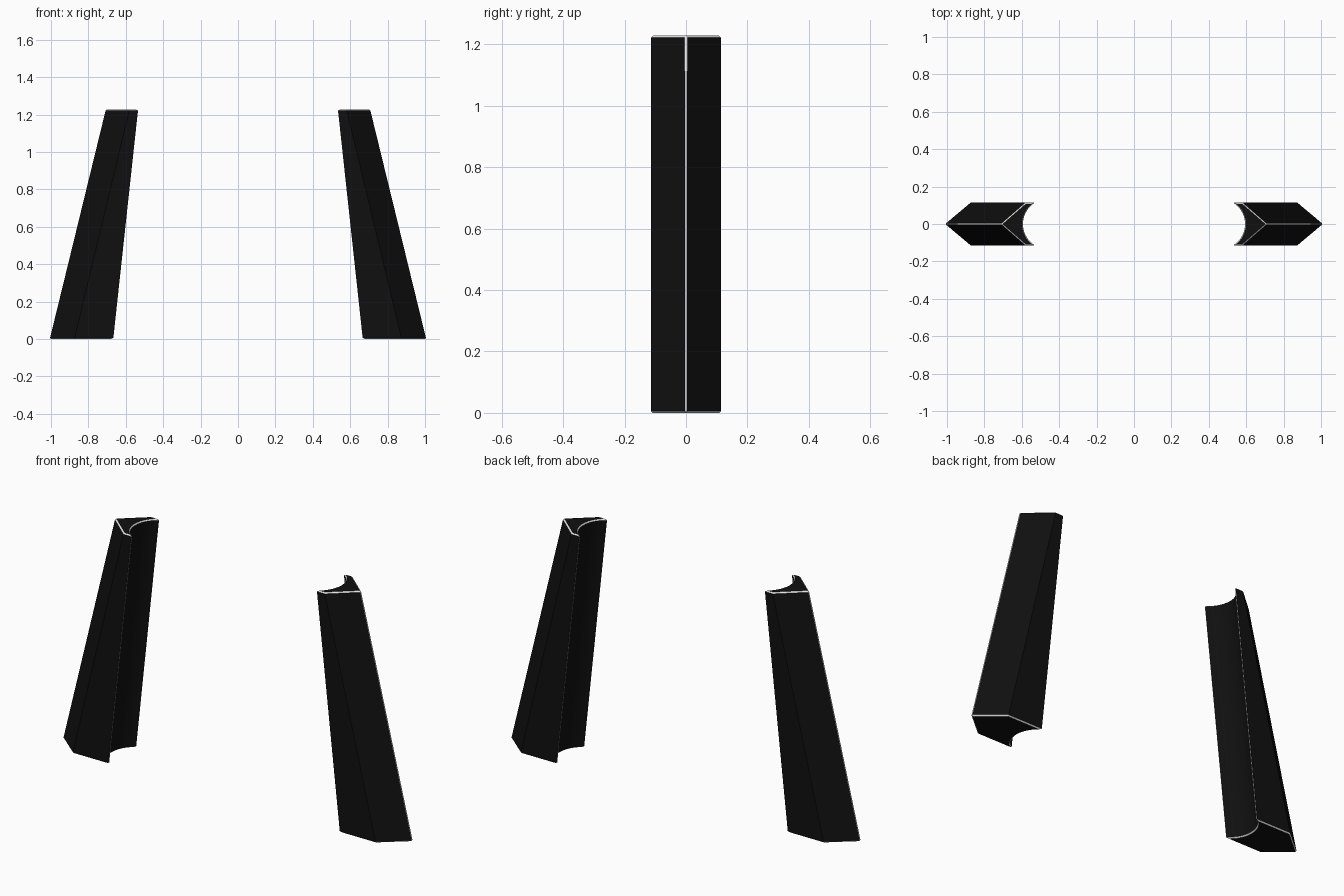
import bpy, bmesh, math

if "Cube" in bpy.data.objects:
    bpy.data.objects.remove(bpy.data.objects["Cube"])

H = 1.228        # height
HALF = 0.114     # half depth in y
EDGE = 0.011     # width of the light edge trim
ARC = 14         # segments of the concave inner face


def material(name, value):
    m = bpy.data.materials.new(name)
    m.diffuse_color = (value, value, value, 1)
    m.use_nodes = True
    m.node_tree.nodes["Principled BSDF"].inputs["Base Color"].default_value = m.diffuse_color
    return m


black = material("black", 0.005)
light = material("light_edge", 0.8)


def section(ridge, corner, tip, depth):
    """Arrow-like outline: pointed outside, concave arc inside."""
    r = (HALF ** 2 + depth ** 2) / (2 * depth)
    a = math.asin(HALF / r)
    pts = [(corner, -HALF), (ridge, 0), (corner, HALF)]
    for i in range(ARC + 1):
        t = a - 2 * a * i / ARC
        pts.append((tip + depth - r + r * math.cos(t), r * math.sin(t)))
    return pts


def pillar(name, side):
    bm = bmesh.new()
    rings = []
    # leaning loft between bottom and top outlines
    for z, outline in ((0, section(1.011, 0.875, 0.662, 0.064)),
                       (H, section(0.711, 0.580, 0.529, 0.064))):
        rings.append([bm.verts.new((side * x, y, z)) for x, y in outline])
    low, high = rings
    n = len(low)
    for i in range(n):
        j = (i + 1) % n
        bm.faces.new((low[i], low[j], high[j], high[i]))
    bm.faces.new(low)
    bm.faces.new(high)
    bmesh.ops.recalc_face_normals(bm, faces=bm.faces)

    # light trim along all sharp edges
    sharp = [e for e in bm.edges if e.calc_face_angle() > math.radians(55)]
    bmesh.ops.bevel(bm, geom=sharp, offset=EDGE, offset_type='OFFSET',
                    segments=1, profile=0.5, affect='EDGES',
                    clamp_overlap=True, material=1)
    me = bpy.data.meshes.new(name)
    bm.to_mesh(me)
    bm.free()
    me.materials.append(black)
    me.materials.append(light)
    ob = bpy.data.objects.new(name, me)
    bpy.context.collection.objects.link(ob)
    bpy.ops.object.select_all(action='DESELECT')
    ob.select_set(True)
    bpy.context.view_layer.objects.active = ob
    bpy.ops.object.shade_smooth_by_angle(angle=math.radians(25))


pillar("left_pillar", -1)
pillar("right_pillar", 1)
